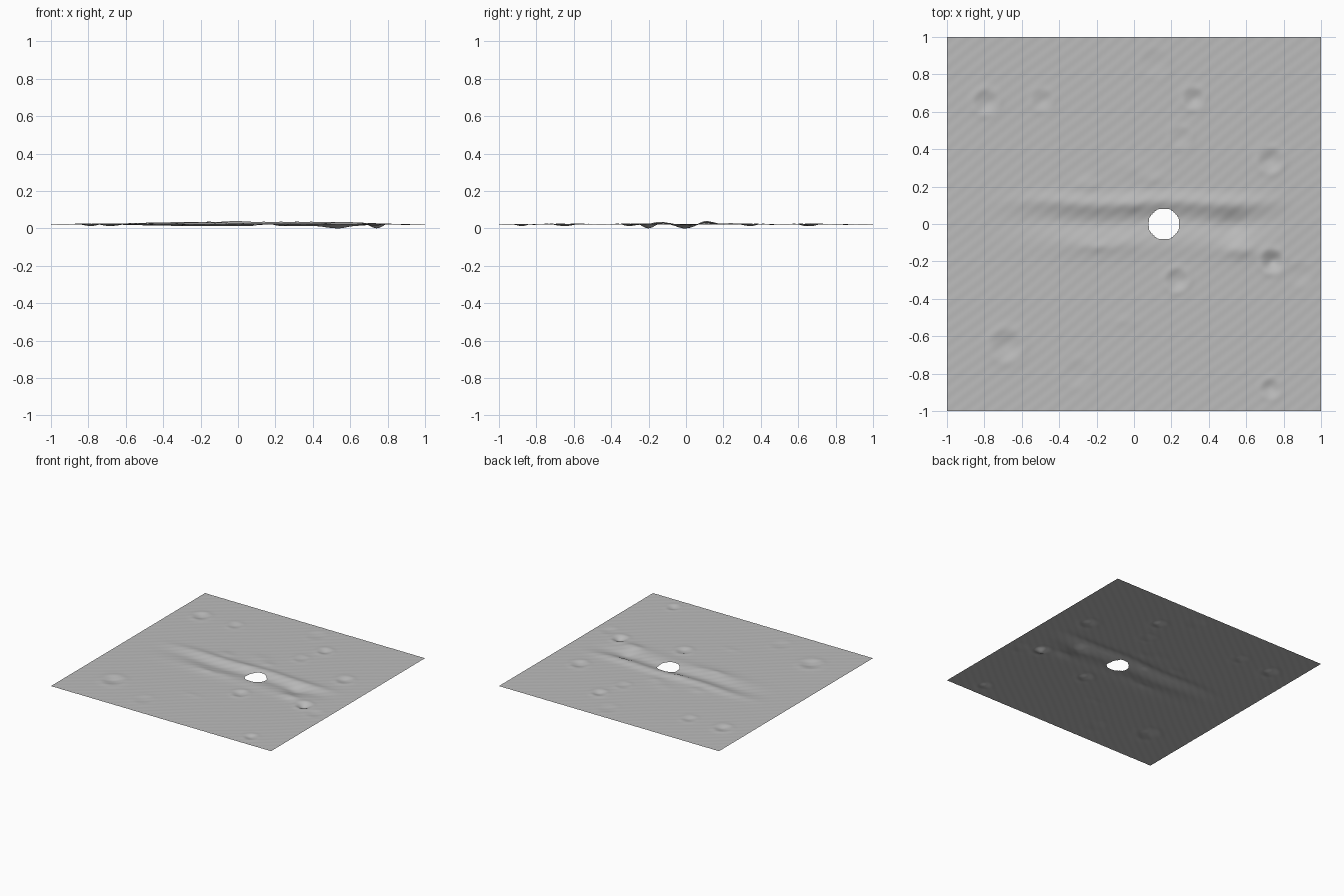
import bpy, bmesh, math

N = 200                       # grid cells per side
BASE = 0.028                  # level of the plain
HOLE = (0.16, 0.0, 0.083)     # x, y, radius

# craters: x, y, radius, depth, rim height
CRATERS = [(-0.79, 0.65, 0.07, 0.010, 0.003), (-0.49, 0.66, 0.06, 0.006, 0.002),
           (0.32, 0.67, 0.06, 0.010, 0.003), (0.11, 0.86, 0.08, 0.003, 0.001),
           (0.73, 0.34, 0.07, 0.010, 0.003), (0.74, -0.20, 0.065, 0.022, 0.004),
           (0.23, -0.30, 0.065, 0.010, 0.003), (0.73, -0.88, 0.055, 0.010, 0.002),
           (-0.68, -0.65, 0.09, 0.010, 0.003), (-0.30, -0.80, 0.08, 0.003, 0.001),
           (0.25, 0.46, 0.06, 0.003, 0.002), (0.89, -0.27, 0.07, 0.004, 0.001)]
# soft swells: x, y, x spread, y spread, height
SWELLS = [(0.53, -0.01, 0.07, 0.07, -0.013), (-0.25, 0.21, 0.06, 0.04, 0.005),
          (0.10, 0.24, 0.06, 0.04, 0.005), (-0.01, 0.10, 0.05, 0.035, 0.005),
          (0.0, 0.30, 0.08, 0.05, 0.003), (-0.19, -0.12, 0.08, 0.03, 0.006),
          (0.57, -0.14, 0.08, 0.04, 0.010), (-0.05, -0.10, 0.07, 0.04, 0.004),
          (-0.3, -0.1, 0.1, 0.05, 0.003), (-0.05, -0.52, 0.07, 0.03, 0.002)]


def gauss(t):
    return math.exp(-t * t)


def fade(v, lo, hi):
    t = min(1, max(0, (v - lo) / (hi - lo)))
    return t * t * (3 - 2 * t)


def height(x, y):
    z = BASE
    # long ridge beside a winding trough
    along = fade(x, -0.85, -0.2) * (1 - fade(x, 0.5, 0.9))
    bend = 0.008 * math.sin(9 * x)
    z += along * 0.013 * gauss((y - 0.115 - bend) / 0.045)
    z -= along * 0.010 * gauss((y - 0.01 - bend) / 0.055)
    z += along * 0.004 * gauss((y + 0.12 - bend) / 0.06)
    for cx, cy, r, depth, rim in CRATERS:
        d = math.hypot(x - cx, y - cy) / r
        if d < 3:
            z += rim * gauss((d - 1) / 0.35) - depth * gauss(d / 0.62)
    for cx, cy, sx, sy, h in SWELLS:
        z += h * gauss(math.hypot((x - cx) / sx, (y - cy) / sy))
    # fine diagonal ripples
    u = -0.62 * x + 0.78 * y
    z += 0.0005 * math.sin(2 * math.pi * u / 0.055 + 0.8 * math.sin(5 * x + 3 * y))
    return max(z, 0.002)


# ground sheet
bm = bmesh.new()
bmesh.ops.create_grid(bm, x_segments=N, y_segments=N, size=1)

# round opening
hx, hy, hr = HOLE
inside = [f for f in bm.faces
          if math.hypot(f.calc_center_median().x - hx, f.calc_center_median().y - hy) < hr]
bmesh.ops.delete(bm, geom=inside, context='FACES')
for v in bm.verts:
    dx, dy = v.co.x - hx, v.co.y - hy
    d = math.hypot(dx, dy)
    if v.is_boundary and d < 0.2:
        k = 0.5 + 0.5 * hr / d
        v.co.x, v.co.y = hx + dx * k, hy + dy * k

# relief, with the lowest point on the floor
for v in bm.verts:
    v.co.z = height(v.co.x, v.co.y)
low = min(v.co.z for v in bm.verts)
for v in bm.verts:
    v.co.z -= low

mesh = bpy.data.meshes.new("ground_sheet")
for f in bm.faces:
    f.smooth = True
bm.to_mesh(mesh)
bm.free()
ground = bpy.data.objects.new("ground_sheet", mesh)
bpy.context.collection.objects.link(ground)

grey = bpy.data.materials.new("dust grey")
grey.diffuse_color = (0.5, 0.5, 0.5, 1)
mesh.materials.append(grey)
